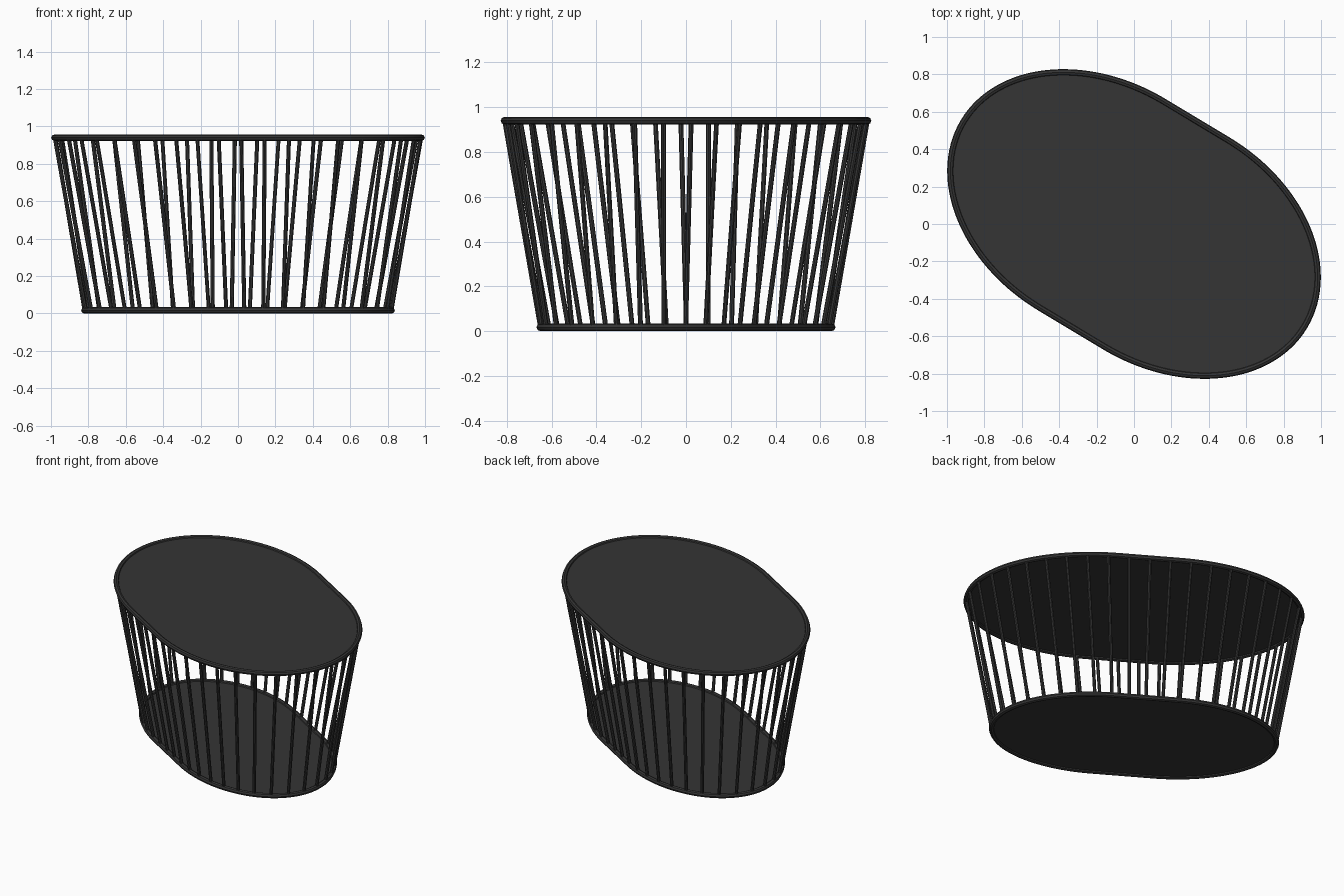
import bpy, bmesh
from math import sin, cos, pi, radians
from mathutils import Vector, Matrix

if "Cube" in bpy.data.objects:
    bpy.data.objects.remove(bpy.data.objects["Cube"])

HEIGHT, TUBE, BAR = 0.957, 0.017, 0.011
SPREAD, LONG, SHORT = 0.2, 0.88, 0.66
BARS, SEGMENTS = 42, 168
TURN = Matrix.Rotation(radians(-31), 3, 'Z')

metal = bpy.data.materials.new("dark_grey_metal")
metal.use_nodes = True
metal.diffuse_color = (0.035, 0.035, 0.035, 1)
metal.node_tree.nodes["Principled BSDF"].inputs["Base Color"].default_value = metal.diffuse_color


def oval(count, z, inset):
    """Evenly spaced points on an oval: two half ellipses joined by straights, inset along the normal."""
    dense = []
    for side in (1, -1):
        for i in range(361):
            a = -pi / 2 + pi * i / 360
            normal = Vector((cos(a) / LONG, sin(a) / SHORT, 0)).normalized()
            p = Vector((SPREAD + LONG * cos(a), SHORT * sin(a), 0)) - normal * inset
            dense.append(p * side)
    # begin at the middle of one straight
    dense = [Vector((0, inset - SHORT, 0))] + dense + [Vector((0, inset - SHORT, 0))]
    total = sum((b - a).length for a, b in zip(dense, dense[1:]))
    points, walked, k = [], 0, 0
    for a, b in zip(dense, dense[1:]):
        step = (b - a).length
        while k < count and k * total / count <= walked + step:
            points.append(TURN @ a.lerp(b, (k * total / count - walked) / step) + Vector((0, 0, z)))
            k += 1
        walked += step
    return points


def tubes(name, paths, radius, closed):
    curve = bpy.data.curves.new(name, 'CURVE')
    curve.dimensions = '3D'
    curve.bevel_depth = radius
    curve.bevel_resolution = 2
    curve.use_fill_caps = True
    for path in paths:
        spline = curve.splines.new('POLY')
        spline.points.add(len(path) - 1)
        for point, co in zip(spline.points, path):
            point.co = (*co, 1)
        spline.use_cyclic_u = closed
    curve.materials.append(metal)
    obj = bpy.data.objects.new(name, curve)
    bpy.context.collection.objects.link(obj)
    bpy.ops.object.select_all(action='DESELECT')
    bpy.context.view_layer.objects.active = obj
    obj.select_set(True)
    bpy.ops.object.convert(target='MESH')
    bpy.ops.object.shade_smooth_by_angle()


def plate(name, outline, thickness):
    bm = bmesh.new()
    base = bm.faces.new([bm.verts.new(p) for p in outline])
    top = bmesh.ops.extrude_face_region(bm, geom=[base])["geom"]
    bmesh.ops.translate(bm, vec=(0, 0, thickness), verts=[v for v in top if isinstance(v, bmesh.types.BMVert)])
    bmesh.ops.recalc_face_normals(bm, faces=bm.faces)
    mesh = bpy.data.meshes.new(name)
    bm.to_mesh(mesh)
    bm.free()
    mesh.materials.append(metal)
    bpy.context.collection.objects.link(bpy.data.objects.new(name, mesh))


# Rims and plates: wide at the top, drawn in at the bottom
levels = {"top": (HEIGHT - TUBE, TUBE), "bottom": (TUBE, 0.16 + TUBE)}
for label, (z, inset) in levels.items():
    ring = oval(SEGMENTS, z, inset)
    tubes(label + "_rim", [ring], TUBE, True)
    plate(label + "_plate", [p - Vector((0, 0, 0.005)) for p in ring], 0.01)

# Slanted bars between the rims
ends = [oval(BARS, *levels[label]) for label in ("bottom", "top")]
tubes("side_bars", list(zip(*ends)), BAR, False)
